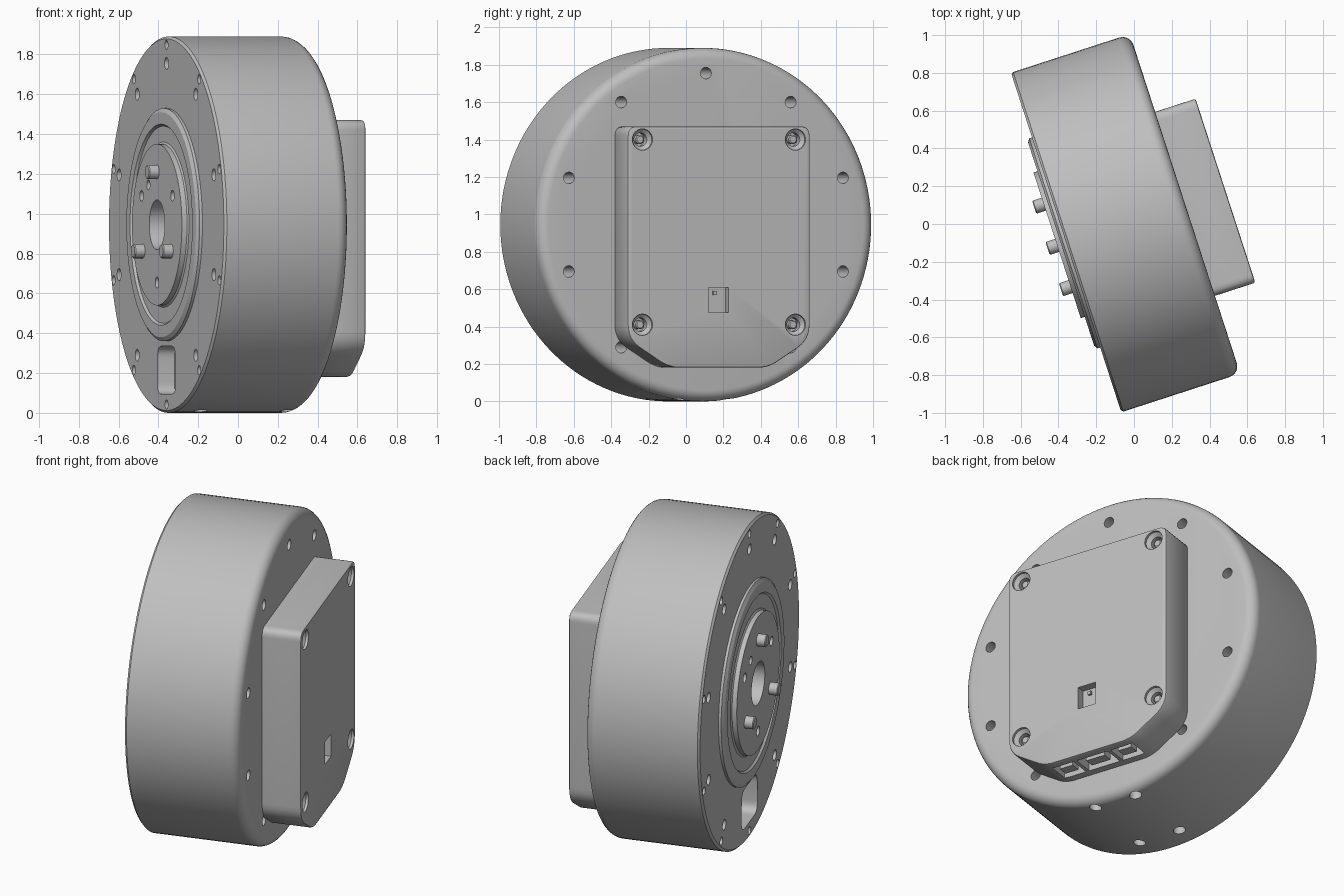
import bpy, bmesh
from math import cos, sin, pi, tau, radians
from mathutils import Matrix, Vector

if "Cube" in bpy.data.objects:
    bpy.data.objects.remove(bpy.data.objects["Cube"])

grey = bpy.data.materials.new("plain grey")
grey.use_nodes = True
COLOUR = (0.52, 0.52, 0.52, 1)
grey.diffuse_color = COLOUR
grey.node_tree.nodes["Principled BSDF"].inputs["Base Color"].default_value = COLOUR

# The motor axis is local x; this places it in the world
PLACE = Matrix.Rotation(radians(18), 4, 'Z') @ Matrix.Translation((0, 0.018, 0.945))


def lathe(bm, profile, y=0, z=0, seg=24, mat=None):
    """Solid turned about x from (radius, x) points."""
    mat = mat or Matrix.Translation((0, y, z))
    rings = [[bm.verts.new(mat @ Vector((x, r * cos(tau * i / seg), r * sin(tau * i / seg))))
              for i in range(seg)] for r, x in profile]
    for a, b in zip(rings, rings[1:]):
        for i in range(seg):
            j = (i + 1) % seg
            bm.faces.new((a[i], a[j], b[j], b[i]))
    bm.faces.new(rings[0])
    bm.faces.new(rings[-1][::-1])


def rounded(corners, steps=6):
    """Round each (y, z, size) corner of an outline."""
    out = []
    for i, (y, z, r) in enumerate(corners):
        p = Vector((y, z))
        a = p + (Vector(corners[i - 1][:2]) - p).normalized() * r
        b = p + (Vector(corners[(i + 1) % len(corners)][:2]) - p).normalized() * r
        for s in range(steps + 1):
            t = s / steps
            out.append(a * (1 - t) ** 2 + p * 2 * t * (1 - t) + b * t * t)
    return out


def prism(bm, outline, x0, x1, turn=0):
    rot = Matrix.Rotation(turn, 4, 'X')
    ends = [[bm.verts.new(rot @ Vector((x, p[0], p[1]))) for p in outline] for x in (x0, x1)]
    n = len(outline)
    for i in range(n):
        j = (i + 1) % n
        bm.faces.new((ends[0][i], ends[0][j], ends[1][j], ends[1][i]))
    bm.faces.new(ends[0])
    bm.faces.new(ends[1][::-1])


def block(bm, centre, size):
    bmesh.ops.create_cube(bm, size=1, matrix=Matrix.Translation(centre) @ Matrix.Diagonal((*size, 1)))


def make(name, bm, cutter=None, bevel=0):
    bmesh.ops.recalc_face_normals(bm, faces=bm.faces)
    me = bpy.data.meshes.new(name)
    bm.to_mesh(me)
    bm.free()
    me.materials.append(grey)
    ob = bpy.data.objects.new(name, me)
    bpy.context.collection.objects.link(ob)
    ob.matrix_world = PLACE
    bpy.ops.object.select_all(action='DESELECT')
    ob.select_set(True)
    bpy.context.view_layer.objects.active = ob
    if bevel:
        m = ob.modifiers.new("edge", 'BEVEL')
        m.width, m.segments, m.limit_method, m.angle_limit = bevel, 2, 'ANGLE', radians(60)
        bpy.ops.object.modifier_apply(modifier=m.name)
    if cutter:
        tool = make(name + "_cutter", cutter)
        tool.hide_render = True
        bpy.ops.object.select_all(action='DESELECT')
        ob.select_set(True)
        bpy.context.view_layer.objects.active = ob
        m = ob.modifiers.new("cut", 'BOOLEAN')
        m.object, m.operation, m.solver = tool, 'DIFFERENCE', 'EXACT'
        bpy.ops.object.modifier_apply(modifier=m.name)
        bpy.data.objects.remove(tool)
    bpy.ops.object.shade_smooth_by_angle(angle=radians(30))
    return ob


FRONT, BACK, R = -0.372, 0.29, 0.945

# Drum housing with a filleted back rim
body, cut = bmesh.new(), bmesh.new()
fillet = [(R - 0.06 + 0.06 * cos(a * pi / 12), BACK - 0.06 + 0.06 * sin(a * pi / 12)) for a in range(7)]
lathe(body, [(R - 0.012, FRONT), (R, FRONT + 0.012)] + fillet, seg=128)

# Front pockets, rim holes and through bolts, ten of each
slot = rounded([(-0.145, 0.61, 0.06), (0.145, 0.61, 0.06), (0.15, 0.85, 0.06), (-0.15, 0.85, 0.06)])
for k in range(10):
    turn = k * tau / 10
    prism(cut, slot, FRONT - 0.1, FRONT + 0.09, turn)
    a = turn + pi / 2
    lathe(cut, [(0.024, FRONT - 0.1), (0.024, FRONT + 0.1)], 0.903 * cos(a), 0.903 * sin(a), 16)
    a = turn + pi / 10
    y, z = 0.81 * cos(a), 0.81 * sin(a)
    end = 0.2 if z < -0.7 else BACK + 0.1
    lathe(cut, [(0.031, FRONT - 0.1), (0.031, end)], y, z, 16)

# Mounting holes under the drum
down = Matrix.Rotation(pi / 2, 4, 'Y')
for x in (-0.235, 0.22):
    for y in (-0.13, 0.13):
        lathe(cut, [(0.034, 0.87), (0.034, 1)], seg=16, mat=Matrix.Translation((x, y, 0)) @ down)
lathe(cut, [(0.125, FRONT - 0.1), (0.125, FRONT + 0.08)], seg=48)
make("drum_housing", body, cut)

# Output hub: outer ring, shallow groove and raised disc
hub, cut = bmesh.new(), bmesh.new()
lathe(hub, [(0.585, FRONT + 0.02), (0.585, -0.387), (0.565, -0.4), (0.505, -0.4), (0.495, -0.388),
            (0.415, -0.388), (0.405, -0.395), (0.405, -0.422)], seg=96)
lathe(cut, [(0.125, -0.5), (0.125, -0.3)], seg=48)
for a in (30, 150, 270):
    lathe(cut, [(0.028, -0.5), (0.028, -0.36)], 0.29 * cos(radians(a)), 0.29 * sin(radians(a)), 16)
lathe(cut, [(0.025, -0.5), (0.025, -0.36)], 0.14, 0.2, 16)
make("output_hub", hub, cut)

# Drive pins
pins = bmesh.new()
for a in (90, 210, 330):
    lathe(pins, [(0.036, -0.4), (0.036, -0.47), (0.031, -0.475)],
          0.265 * cos(radians(a)), 0.265 * sin(radians(a)), 20)
make("drive_pins", pins)

# Electronics cover on the back
COVER = 0.515
cover, cut = bmesh.new(), bmesh.new()
prism(cover, rounded([(-0.512, 0.525, 0.05), (0.512, 0.525, 0.05), (0.512, -0.615, 0.08),
                      (0.28, -0.765, 0.06), (-0.28, -0.765, 0.06), (-0.512, -0.615, 0.08)]),
      BACK - 0.01, COVER)
screws = [(y, z) for y in (-0.43, 0.43) for z in (0.455, -0.535)]
for y, z in screws:
    lathe(cut, [(0.057, COVER + 0.02), (0.057, COVER - 0.015), (0.036, COVER - 0.035),
                (0.036, COVER - 0.08)], y, z)
block(cut, (COVER, -0.003, -0.403), (0.1, 0.112, 0.136))
sockets = [(-0.19, 0.14), (0, 0.2), (0.19, 0.14)]
for y, w in sockets:
    block(cut, (0.4, y, -0.76), (0.13, w, 0.16))
make("electronics_cover", cover, cut, bevel=0.01)

# Cover screws, socket cores and indicator chip
screw = bmesh.new()
for y, z in screws:
    lathe(screw, [(0.024, COVER - 0.085), (0.024, COVER - 0.045), (0.018, COVER - 0.04)], y, z, 16)
make("cover_screws", screw)
cores = bmesh.new()
for y, w in sockets:
    block(cores, (0.4, y, -0.72), (0.06, w * 0.6, 0.08))
make("socket_cores", cores)
chip = bmesh.new()
block(chip, (COVER - 0.045, -0.01, -0.365), (0.02, 0.02, 0.02))
make("indicator_chip", chip)
